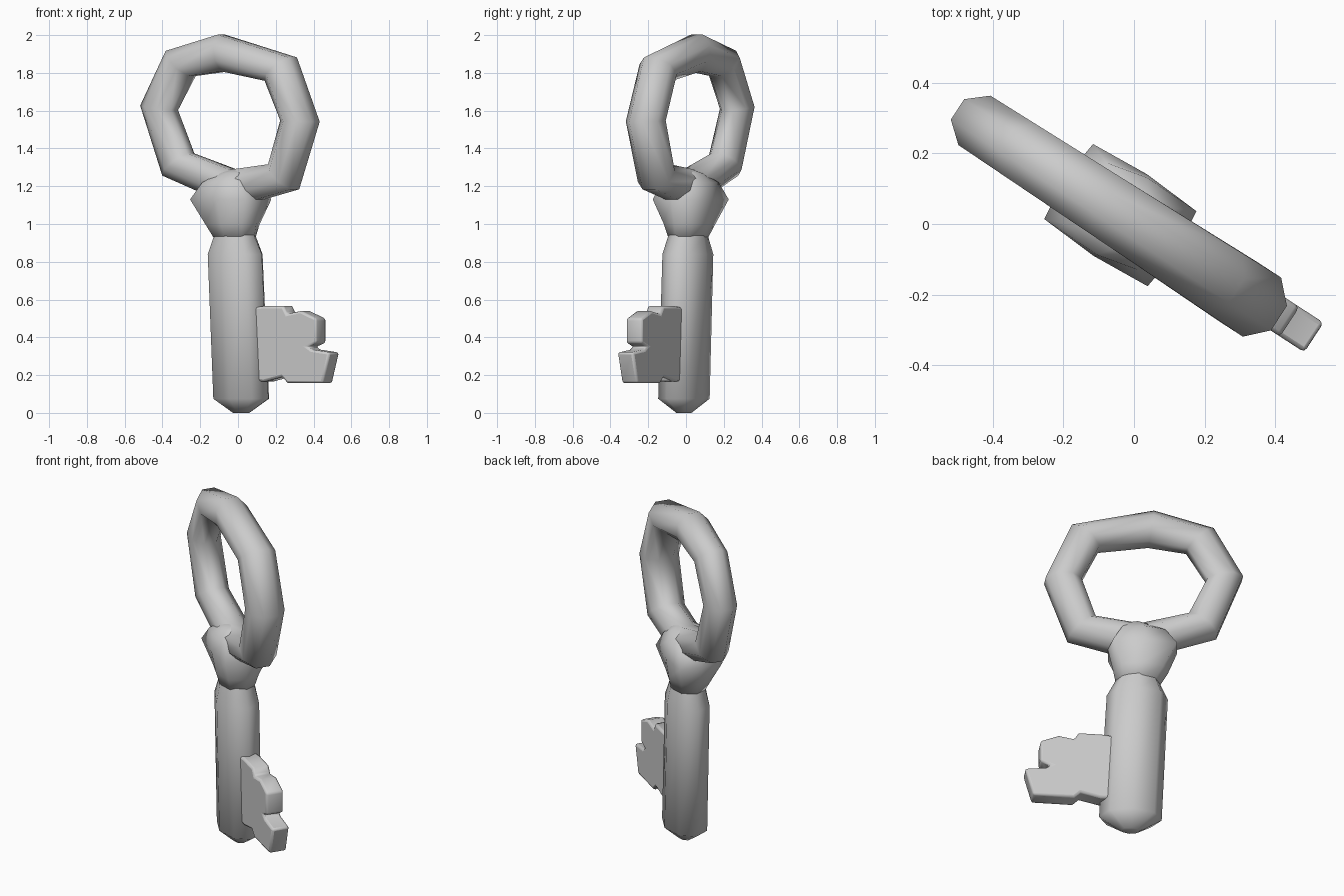
import bpy, bmesh
from math import cos, sin, pi, radians
from mathutils import Matrix, Vector

cube = bpy.data.objects.get("Cube")
if cube:
    bpy.data.objects.remove(cube)

# The key is designed flat in its own plane, then turned about z
TURN = Matrix.Rotation(radians(-33), 4, 'Z')
SIDES = 8

metal = bpy.data.materials.new("grey metal")
metal.use_nodes = True
metal.diffuse_color = (0.6, 0.6, 0.6, 1)
metal.node_tree.nodes["Principled BSDF"].inputs["Base Color"].default_value = (0.6, 0.6, 0.6, 1)


def finish(name, bm, angle):
    bmesh.ops.recalc_face_normals(bm, faces=bm.faces)
    bm.transform(TURN)
    mesh = bpy.data.meshes.new(name)
    bm.to_mesh(mesh)
    bm.free()
    mesh.materials.append(metal)
    obj = bpy.data.objects.new(name, mesh)
    bpy.context.collection.objects.link(obj)
    bpy.ops.object.select_all(action='DESELECT')
    obj.select_set(True)
    bpy.context.view_layer.objects.active = obj
    bpy.ops.object.shade_smooth_by_angle(angle=radians(angle))
    return obj


def loft(name, loops, closed=False, angle=80):
    bm = bmesh.new()
    rows = [[bm.verts.new(p) for p in loop] for loop in loops]
    pairs = list(zip(rows, rows[1:]))
    if closed:
        pairs.append((rows[-1], rows[0]))
    else:
        bm.faces.new(rows[0])
        bm.faces.new(rows[-1])
    for a, b in pairs:
        for i in range(SIDES):
            j = (i + 1) % SIDES
            bm.faces.new((a[i], a[j], b[j], b[i]))
    return finish(name, bm, angle)


def section(u, z, half_u, half_n, power=2):
    """Horizontal loop, from round (power 2) to nearly square."""
    loop = []
    for i in range(SIDES):
        c, s = cos(2 * pi * i / SIDES), sin(2 * pi * i / SIDES)
        r = (abs(c) ** power + abs(s) ** power) ** (-1 / power)
        loop.append(Vector((u + half_u * r * c, half_n * r * s, z)))
    return loop


# Ring handle: uneven octagon with a thick tube
path = [(-0.093, 1.905), (0.27, 1.82), (0.391, 1.545), (0.288, 1.25),
        (-0.02, 1.19), (-0.377, 1.315), (-0.498, 1.615), (-0.362, 1.85)]
centre = Vector((-0.05, 0, 1.56))
tube = []
for u, z in path:
    p = Vector((u, 0, z))
    out = (p - centre).normalized()
    depth = 0.1 + 0.02 * u
    angles = [2 * pi * (i + 0.5) / SIDES for i in range(SIDES)]
    tube.append([p + out * 0.106 * cos(a) + Vector((0, depth * sin(a), 0)) for a in angles])
loft("ring_handle", tube, closed=True)

# Shaft, leaning slightly, with a tapered tip and narrow neck
loft("shaft", [section(*s) for s in [
    (0.02, 0, 0.05, 0.035), (0.02, 0.075, 0.172, 0.118),
    (-0.018, 0.84, 0.168, 0.118), (-0.02, 0.93, 0.125, 0.1),
    (-0.02, 1.0, 0.12, 0.09)]])

# Flared collar with a domed top
loft("collar", [section(*s) for s in [
    (-0.02, 0.92, 0.12, 0.095, 2), (-0.035, 1.0, 0.15, 0.115, 2.6),
    (-0.046, 1.13, 0.19, 0.138, 8), (-0.04, 1.22, 0.15, 0.13, 3),
    (-0.01, 1.27, 0.09, 0.09, 2), (0, 1.287, 0.045, 0.045, 2)]])

# Toothed bit
outline = [(0.05, 0.17), (0.19, 0.165), (0.3, 0.19), (0.335, 0.157), (0.56, 0.157),
           (0.605, 0.32), (0.49, 0.335), (0.465, 0.35), (0.52, 0.37), (0.52, 0.5),
           (0.42, 0.54), (0.335, 0.525), (0.31, 0.565), (0.18, 0.565), (0.05, 0.55)]
bm = bmesh.new()
face = bm.faces.new([bm.verts.new((u, -0.042, z)) for u, z in outline])
top = bmesh.ops.extrude_face_region(bm, geom=[face])["geom"]
bmesh.ops.translate(bm, vec=(0, 0.1, 0), verts=[v for v in top if isinstance(v, bmesh.types.BMVert)])
bit = finish("key_bit", bm, 75)
bevel = bit.modifiers.new("soft_edges", 'BEVEL')
bevel.width = 0.022
bevel.segments = 2
bevel.limit_method = 'ANGLE'
bevel.angle_limit = radians(60)
